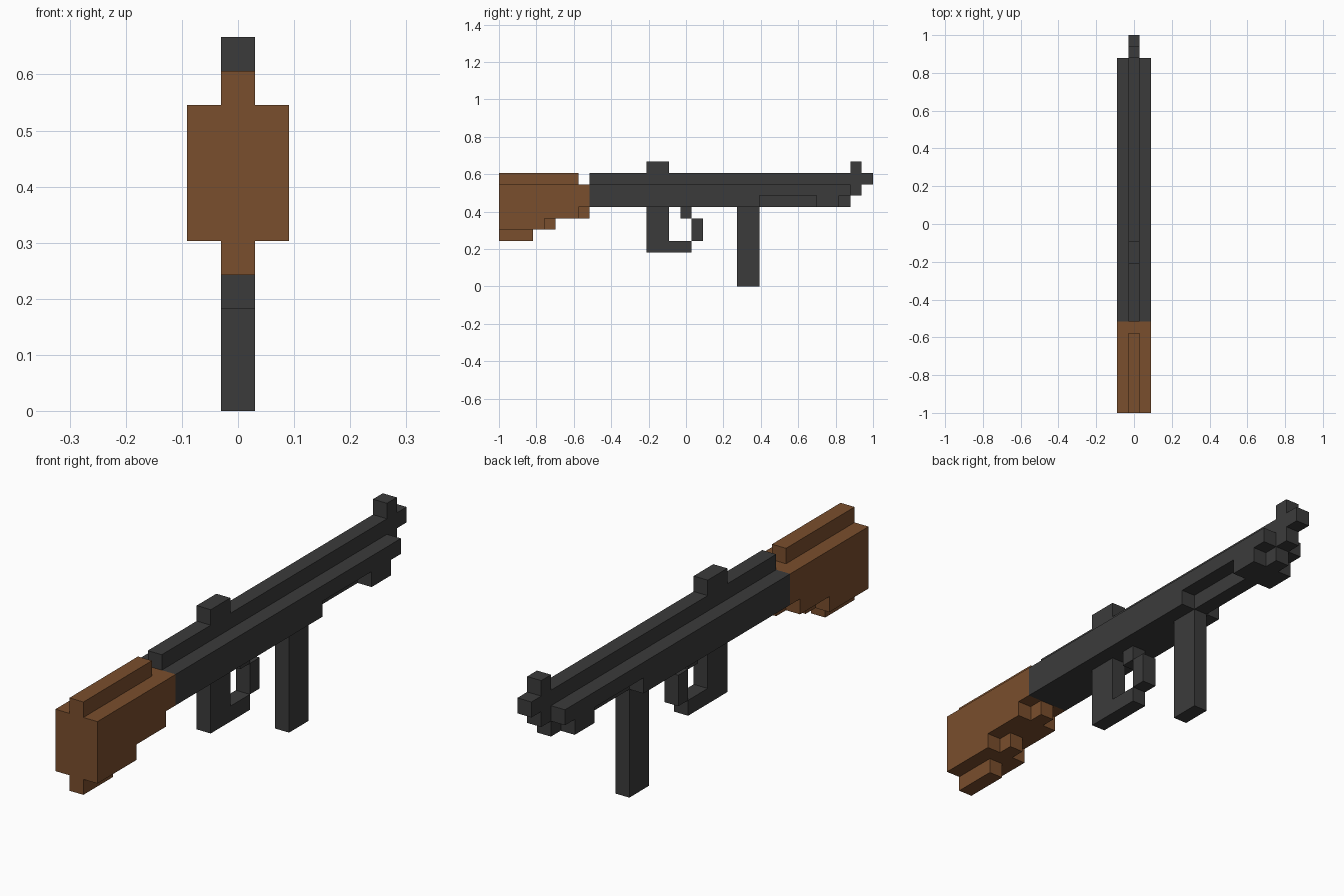
import bpy
import bmesh

cube = bpy.data.objects.get("Cube")
if cube:
    bpy.data.objects.remove(cube, do_unlink=True)

U = 2 / 33  # edge length of one block


def material(name, rgb):
    m = bpy.data.materials.new(name)
    m.use_nodes = True
    m.diffuse_color = (*rgb, 1)
    m.node_tree.nodes["Principled BSDF"].inputs["Base Color"].default_value = (*rgb, 1)
    return m


METAL = material("dark grey metal", (0.044, 0.044, 0.044))
WOOD = material("brown wood", (0.195, 0.077, 0.026))


def slab(name, width, outline, mat):
    """Extrude a side outline of (length, height) block steps across x."""
    bm = bmesh.new()
    face = bm.faces.new([bm.verts.new((-width / 2 * U, -1 + i * U, k * U)) for i, k in outline])
    ext = bmesh.ops.extrude_face_region(bm, geom=[face])
    verts = [v for v in ext["geom"] if isinstance(v, bmesh.types.BMVert)]
    bmesh.ops.translate(bm, verts=verts, vec=(width * U, 0, 0))
    bmesh.ops.recalc_face_normals(bm, faces=bm.faces)
    mesh = bpy.data.meshes.new(name)
    bm.to_mesh(mesh)
    bm.free()
    mesh.materials.append(mat)
    ob = bpy.data.objects.new(name, mesh)
    bpy.context.collection.objects.link(ob)
    return ob


def box(name, width, i0, i1, k0, k1, mat):
    return slab(name, width, [(i0, k0), (i1, k0), (i1, k1), (i0, k1)], mat)


# Wooden stock: wide stepped body with narrow ridge and underside blocks
slab("stock_body", 3, [(0, 5), (4, 5), (4, 6), (7, 6), (7, 7), (8, 7), (8, 9), (0, 9)], WOOD)
box("stock_ridge", 1, 0, 7, 9, 10, WOOD)
box("stock_heel", 1, 0, 3, 4, 5, WOOD)
box("stock_middle_step", 1, 4, 5, 5, 6, WOOD)
box("stock_front_step", 1, 7, 8, 6, 7, WOOD)

# Metal body: wide, notched below where the narrow core shows
slab("receiver", 3, [(8, 7), (23, 7), (23, 8), (28, 8), (28, 7), (30, 7),
                     (30, 8), (31, 8), (31, 9), (8, 9)], METAL)
box("lower_core", 1, 23, 28, 7, 8, METAL)
box("lower_core_tip", 1, 30, 31, 7, 8, METAL)

# Barrel ridge with front sight post and muzzle block
slab("barrel", 1, [(8, 9), (31, 9), (31, 8), (32, 8), (32, 9), (33, 9), (33, 10),
                   (32, 10), (32, 11), (31, 11), (31, 10), (8, 10)], METAL)
box("rear_sight", 1, 13, 15, 10, 11, METAL)

# Grip, trigger, guard and magazine
slab("grip", 1, [(13, 3), (17, 3), (17, 4), (15, 4), (15, 7), (13, 7)], METAL)
box("trigger", 1, 16, 17, 6, 7, METAL)
box("trigger_guard", 1, 17, 18, 4, 6, METAL)
box("magazine", 1, 21, 23, 0, 7, METAL)
